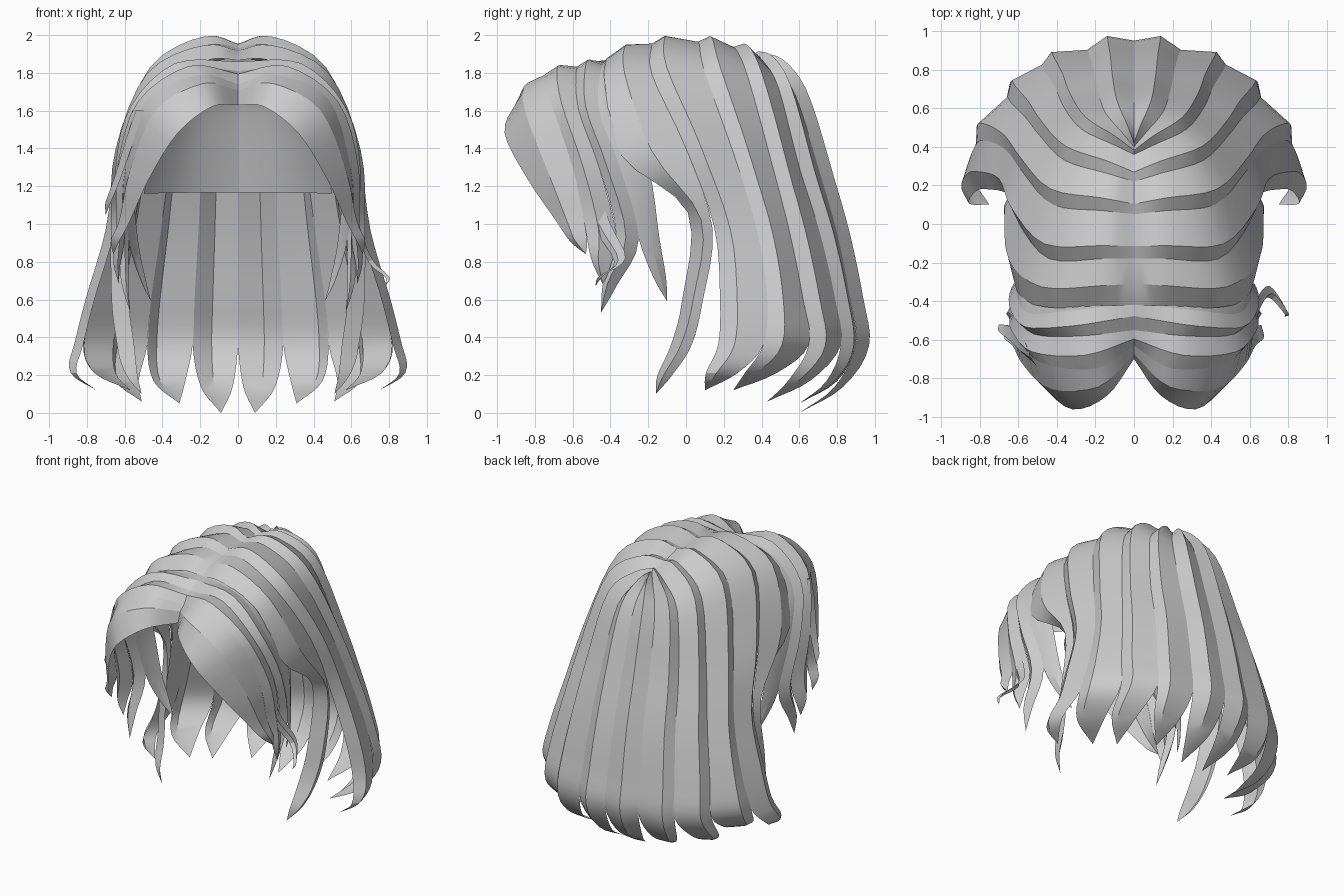
import bpy, math
from mathutils import Vector as V

if "Cube" in bpy.data.objects:
    bpy.data.objects.remove(bpy.data.objects["Cube"])

STEPS = 4  # spline steps per guide span


def spline(pts):
    """Catmull-Rom curve through the points."""
    p = [V(q) for q in pts]
    p = [p[0] * 2 - p[1]] + p + [p[-1] * 2 - p[-2]]
    out = []
    for i in range(1, len(p) - 2):
        a, b, c, d = p[i - 1:i + 3]
        for k in range(STEPS):
            t = k / STEPS
            out.append(0.5 * (2 * b + (c - a) * t + (2 * a - 5 * b + 4 * c - d) * t * t
                              + (3 * b - a - 3 * c + d) * t ** 3))
    return out + [p[-2]]


def outward(p):
    return (p - V((0, 0, min(p.z, 1.25)))).normalized()


def sheet(name, rows, mirror=True):
    """Quad strip mesh from equal rows of points."""
    n = len(rows[0])
    verts = [v for r in rows for v in r]
    faces = [(i * n + j, i * n + j + 1, (i + 1) * n + j + 1, (i + 1) * n + j)
             for i in range(len(rows) - 1) for j in range(n - 1)]
    me = bpy.data.meshes.new(name)
    me.from_pydata(verts, [], faces)
    ob = bpy.data.objects.new(name, me)
    bpy.context.collection.objects.link(ob)
    bpy.ops.object.select_all(action='DESELECT')
    bpy.context.view_layer.objects.active = ob
    ob.select_set(True)
    bpy.ops.object.shade_smooth_by_angle(angle=math.radians(25))
    if mirror:
        m = ob.modifiers.new("mirror", 'MIRROR')
        m.use_mirror_merge = False
    return ob


def lift(guide, amount):
    """Add a raised point beside the parting."""
    r, s = V(guide[0]), V(guide[1])
    return [guide[0], r.lerp(s, .38) + V((0, 0, amount))] + guide[1:]


def lock(name, ga, gb, tip, ridge=0.7, height=0.05, mirror=True, full=0.7, bulge=0.08):
    """Folded lock between two guides, with a rounded taper to a tip."""
    tip, ea, eb = V(tip), V(ga[-1]), V(gb[-1])
    mid = (ea + eb) / 2
    pre = mid.lerp(tip, .62)
    pre += outward(pre) * bulge
    half = (eb - ea) / 2 * full
    a, b = spline(ga + [pre - half, tip]), spline(gb + [pre + half, tip])
    rows, n = [], len(a) - 1
    for i, (p, q) in enumerate(zip(a, b)):
        c = p.lerp(q, ridge)
        t = i / n
        c = c + outward(c) * height * min(0.4 + 4 * t, 1, (1 - t) * 5)
        if i == 0 and mirror:
            c.x = 0
        rows.append([p, c, q])
    sheet(name, rows, mirror)


# Long hair guides, from centre back round to the temple
back = [
    [(0, .42, 1.88), (0, .62, 1.68), (0, .74, 1.3), (0, .84, .95), (0, .915, .6), (0, .945, .36)],
    [(0, .40, 1.89), (.15, .58, 1.68), (.19, .70, 1.3), (.21, .80, .95), (.23, .87, .6), (.24, .90, .36)],
    [(0, .36, 1.90), (.27, .49, 1.72), (.36, .60, 1.3), (.41, .71, .95), (.46, .79, .6), (.48, .82, .36)],
    [(0, .22, 1.92), (.36, .33, 1.77), (.49, .46, 1.3), (.56, .55, .95), (.63, .62, .6), (.66, .65, .36)],
    [(0, .05, 1.94), (.42, .10, 1.80), (.57, .26, 1.35), (.66, .38, .95), (.76, .43, .6), (.82, .41, .36)],
    [(0, -.18, 1.93), (.44, -.18, 1.79), (.595, 0, 1.4), (.65, .15, .98), (.76, .18, .6), (.82, .17, .36)],
    [(0, -.42, 1.87), (.46, -.43, 1.74), (.61, -.34, 1.36), (.60, .01, 1.06), (.58, -.02, .6), (.55, -.08, .36)],
]
# The frontmost long lock splits away from its neighbour below the shoulder
split = back[5][:3] + [(.645, .14, .98), (.66, .09, .6), (.63, .03, .36)]
amounts = [.03, .03, .03, .065, .07, .07, .045]
back = [lift(g, a) for g, a in zip(back, amounts)]
split = lift(split, .07)
back_tips = [(.09, .60, 0), (.31, .60, .05), (.51, .43, .06), (.57, .25, .12), (.75, .10, .12)]
for i, tip in enumerate(back_tips):
    lock(f"long_lock_{i + 1}", back[i], back[i + 1], tip, ridge=0.55 if i == 0 else 0.7)
lock("long_lock_6", split, back[6], (.51, -.16, .1), ridge=0.5, full=.7, bulge=.02)

# Short inner layer at the back of the head
inner = [[p - outward(p) * .03 for p in spline(g[:5])[:15]] for g in back[:4]]
for row in inner:
    row[-1] = row[-2].lerp(row[-1], .5)
sheet("inner_layer", inner)

# Fringe guides, from the forehead edge back to the temple
fringe = [
    [(0, -.70, 1.63), (.14, -.89, 1.62), (.32, -.96, 1.48), (.47, -.84, 1.24), (.57, -.69, 1.02)],
    [(0, -.63, 1.74), (.20, -.75, 1.79), (.48, -.72, 1.66), (.595, -.60, 1.30), (.615, -.54, 1.02)],
    [(0, -.55, 1.81), (.28, -.58, 1.82), (.52, -.57, 1.61), (.61, -.46, 1.30), (.60, -.37, .95)],
    [(0, -.41, 1.87), (.34, -.45, 1.82), (.55, -.46, 1.60), (.61, -.35, 1.30), (.58, -.25, .92)],
    [(0, -.34, 1.88), (.34, -.34, 1.80), (.52, -.34, 1.57), (.56, -.20, 1.30), (.53, -.14, .92)],
]
fringe_tips = [(.66, -.53, .84), (.63, -.44, .68), (.57, -.45, .53), (.46, -.10, .59)]
for i, tip in enumerate(fringe_tips):
    lock(f"fringe_lock_{i + 1}", fringe[i], fringe[i + 1], tip, ridge=0.6,
         height=0.015 if i == 3 else 0.045, full=.6, bulge=.01)

# Loose wisps that differ left and right
lock("left_wisp", [(-.50, -.74, 1.6), (-.60, -.64, 1.3)], [(-.56, -.62, 1.6), (-.63, -.54, 1.3)],
     (-.70, -.52, 1.05), 0.5, 0.03, False, .5, 0)
lock("right_wisp", [(.58, -.62, 1.3), (.62, -.5, 1.0), (.69, -.38, .80)],
     [(.60, -.52, 1.3), (.63, -.4, 1.0), (.70, -.32, .82)], (.78, -.48, .67), 0.5, 0.02, False, .5, .04)
